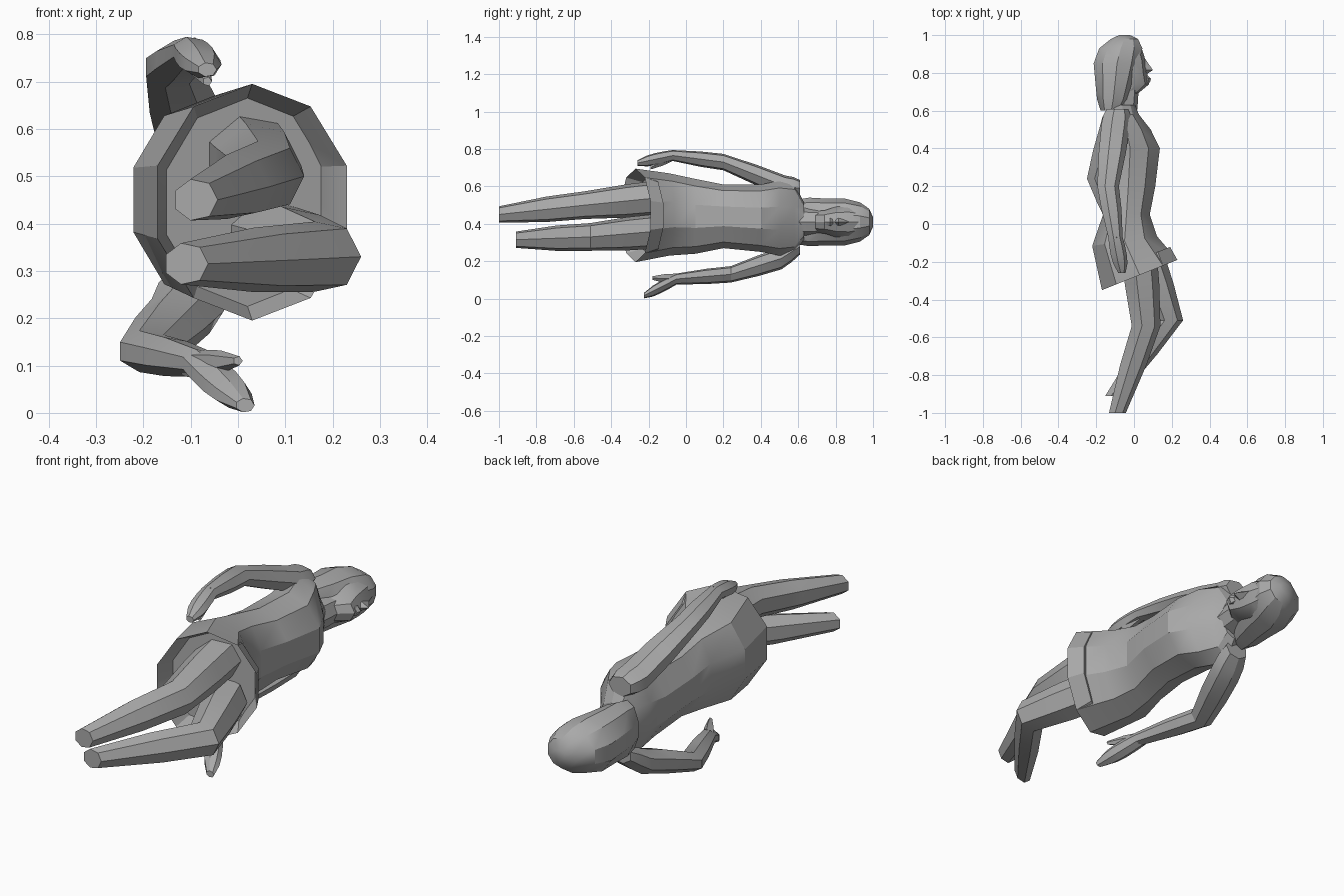
import bpy, bmesh, math
from mathutils import Vector

if "Cube" in bpy.data.objects:
    bpy.data.objects.remove(bpy.data.objects["Cube"], do_unlink=True)

# Single plain grey
GREY = (0.4, 0.4, 0.4, 1)
grey_material = bpy.data.materials.new("plain_grey")
grey_material.use_nodes = True
grey_material.diffuse_color = GREY
grey_material.node_tree.nodes["Principled BSDF"].inputs["Base Color"].default_value = GREY


def ring(y, x, z, depth, width, lean=0):
    """One oval cross-section; lean shifts its front along the body."""
    return dict(centre=Vector((x, y, z)), depth=depth, width=width, lean=lean)


def skin(name, sides, rings, turn=0.0):
    """Join the cross-sections into one closed, faceted part."""
    bm = bmesh.new()
    loops = []
    for section in rings:
        loop = []
        for i in range(sides):
            angle = math.tau * (i + turn) / sides
            forward = section["depth"] * math.cos(angle)
            sideways = section["width"] * math.sin(angle)
            offset = Vector((forward, section["lean"] * forward, sideways))
            loop.append(bm.verts.new(section["centre"] + offset))
        loops.append(loop)
    for near, far in zip(loops, loops[1:]):
        for i in range(sides):
            j = (i + 1) % sides
            bm.faces.new((near[i], near[j], far[j], far[i]))
    bm.faces.new(loops[0])
    bm.faces.new(loops[-1])
    bmesh.ops.recalc_face_normals(bm, faces=bm.faces)
    mesh = bpy.data.meshes.new(name)
    bm.to_mesh(mesh)
    bm.free()
    mesh.materials.append(grey_material)
    part = bpy.data.objects.new(name, mesh)
    bpy.context.collection.objects.link(part)
    bpy.ops.object.select_all(action='DESELECT')
    part.select_set(True)
    bpy.context.view_layer.objects.active = part
    bpy.ops.object.shade_smooth_by_angle(angle=math.radians(28))


def limb(name, joints, girths, flatness=1.0, sides=7):
    """Run rings through the joints, with a fleshy ring halfway along each bone."""
    rings = []
    bones = list(zip(joints, girths))
    for (start, thick), (end, thin) in zip(bones, bones[1:]):
        middle = Vector(start).lerp(Vector(end), 0.45)
        belly = 0.8 * max(thick, thin) + 0.2 * min(thick, thin)
        for (x, y, z), girth in ((start, thick), (middle, belly)):
            rings.append(ring(y, x, z, girth, girth * flatness))
    x, y, z = joints[-1]
    rings.append(ring(y, x, z, girths[-1], girths[-1] * flatness))
    skin(name, sides, rings)


def leg(name, hip, knee, ankle):
    limb(name, (hip, knee, ankle), (.1, .08, .047), flatness=.95)


def arm(name, shoulder, deltoid, elbow, wrist, fingertip, thumb_tip):
    palm = Vector(wrist).lerp(Vector(fingertip), .5)
    limb(name, (shoulder, deltoid, elbow, wrist, palm, fingertip),
         (.06, .08, .06, .04, .045, .02), flatness=.75)
    limb(name + "_thumb", (wrist, thumb_tip), (.03, .01), sides=5)


# Torso with dress, hem slanted upward at the front and hollow underneath
MIDLINE = .43
skin("dress_body", 10, [
    ring(y=-.19, x=.02, z=.445, depth=.18, width=.22, lean=.4),
    ring(y=-.27, x=.03, z=.445, depth=.21, width=.25, lean=.4),
    ring(y=-.09, x=-.05, z=.45, depth=.18, width=.22, lean=.15),
    ring(y=.05, x=-.04, z=.44, depth=.13, width=.2),
    ring(y=.2, x=-.03, z=.44, depth=.15, width=.17),
    ring(y=.4, x=-.02, z=MIDLINE, depth=.165, width=.18),
    ring(y=.5, x=-.04, z=MIDLINE, depth=.135, width=.2),
    ring(y=.58, x=-.06, z=MIDLINE, depth=.09, width=.19),
    ring(y=.63, x=-.06, z=.415, depth=.07, width=.1),
], turn=.5)

# Legs, cut flat at the ankles
leg("upper_leg", hip=(.02, -.14, .54), knee=(.06, -.54, .5), ankle=(-.09, -1, .45))
leg("lower_leg", hip=(.06, -.16, .36), knee=(.18, -.51, .33), ankle=(-.11, -.91, .315))

# Arms with mitten hands and thumbs
arm("upper_arm", shoulder=(-.09, .61, .59), deltoid=(-.1, .53, .6), elbow=(-.14, .2, .73),
    wrist=(-.1, -.07, .765), fingertip=(-.065, -.26, .725), thumb_tip=(-.065, -.19, .7))
arm("lower_arm", shoulder=(-.09, .61, .28), deltoid=(-.11, .51, .215), elbow=(-.195, .24, .13),
    wrist=(-.08, -.05, .105), fingertip=(.015, -.225, .016), thumb_tip=(0, -.18, .11))

# Neck and face
HEAD = .41
limb("neck", ((-.06, .58, HEAD), (-.04, .76, HEAD)), (.075, .065), sides=8)
skin("face", 10, [
    ring(y=.69, x=-.05, z=HEAD, depth=.07, width=.06),
    ring(y=.74, x=-.03, z=HEAD, depth=.11, width=.065),
    ring(y=.8, x=-.04, z=HEAD, depth=.11, width=.085),
    ring(y=.87, x=-.04, z=HEAD, depth=.1, width=.09),
    ring(y=.95, x=-.05, z=HEAD, depth=.085, width=.07),
])
skin("nose", 4, [
    ring(y=.88, x=.04, z=HEAD, depth=.015, width=.008),
    ring(y=.815, x=.065, z=HEAD, depth=.035, width=.02),
    ring(y=.795, x=.05, z=HEAD, depth=.02, width=.015),
])
skin("lips", 6, [
    ring(y=.785, x=.055, z=HEAD, depth=.02, width=.015),
    ring(y=.77, x=.06, z=HEAD, depth=.03, width=.025),
    ring(y=.75, x=.06, z=HEAD, depth=.025, width=.02),
])

# Hair cap flowing down the back of the neck
skin("hair", 10, [
    ring(y=.6, x=-.12, z=HEAD, depth=.06, width=.12),
    ring(y=.66, x=-.11, z=HEAD, depth=.09, width=.13),
    ring(y=.75, x=-.1, z=HEAD, depth=.11, width=.125),
    ring(y=.85, x=-.09, z=HEAD, depth=.13, width=.125),
    ring(y=.93, x=-.07, z=HEAD, depth=.12, width=.105),
    ring(y=.98, x=-.05, z=HEAD, depth=.075, width=.07),
    ring(y=1, x=-.05, z=HEAD, depth=.03, width=.025),
], turn=.5)
